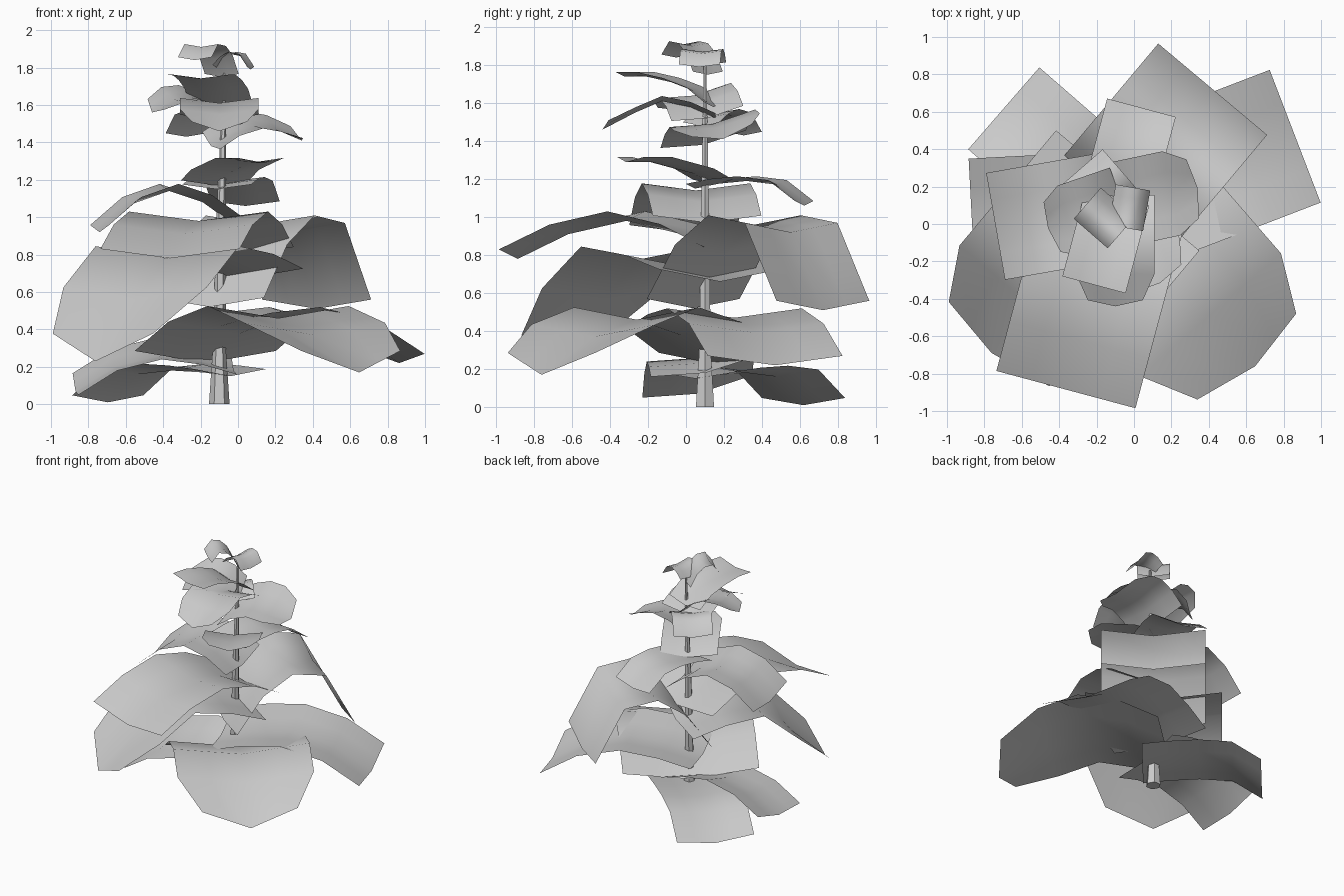
import bpy
import bmesh
from math import radians, cos, sin
from mathutils import Vector

cube = bpy.data.objects.get("Cube")
if cube:
    bpy.data.objects.remove(cube, do_unlink=True)

STEM = Vector((-0.1, 0.1, 0))

grey = bpy.data.materials.new("plain grey")
grey.use_nodes = True
tone = (0.6, 0.6, 0.6, 1)
grey.diffuse_color = tone
grey.node_tree.nodes["Principled BSDF"].inputs["Base Color"].default_value = tone


def lerp(a, b, t):
    return a + (b - a) * t


def finish(bm, name, smooth=True):
    mesh = bpy.data.meshes.new(name)
    bm.to_mesh(mesh)
    bm.free()
    mesh.materials.append(grey)
    for poly in mesh.polygons:
        poly.use_smooth = smooth
    obj = bpy.data.objects.new(name, mesh)
    bpy.context.collection.objects.link(obj)
    return obj


def leaf(name, azimuth, reach, width, base, peak, shoulder, end, rounded, roll=0):
    """Arched sheet leaving the stem, with its long edges turned up a little."""
    out = Vector((cos(radians(azimuth)), sin(radians(azimuth)), 0))
    side = Vector((-out.y, out.x, 0))
    half = width / 2
    rows = [(-0.1, base), (0.14, lerp(base, peak, 0.65)), (0.42, peak),
            (0.68 if rounded else 0.73, shoulder), (1, end)]
    bm = bmesh.new()
    grid = []
    for t, z in rows:
        row = []
        tip = rounded and t == 1
        for s in (-1, -0.5, 0, 0.5, 1):
            a = abs(s)
            reach_t = t - 0.06 * a if tip else t
            spread = s * half * (0.7 if tip else 1)
            height = z + 0.13 * half * a + roll * spread
            if tip:
                height += 0.25 * (shoulder - end) * a
            p = STEM + out * reach * reach_t + side * spread
            row.append(bm.verts.new((p.x, p.y, height)))
        grid.append(row)
    for near, far in zip(grid, grid[1:]):
        for i in range(len(near) - 1):
            bm.faces.new((near[i], far[i], far[i + 1], near[i + 1]))
    bmesh.ops.recalc_face_normals(bm, faces=bm.faces)
    if sum(f.normal.z for f in bm.faces) < 0:
        bmesh.ops.reverse_faces(bm, faces=bm.faces)
    return finish(bm, name)


def stem():
    """Tapered six-sided stalk, leaning slightly at the top."""
    bm = bmesh.new()
    rings = []
    for z, radius, lean in ((0, 0.055, 0), (0.3, 0.035, 0), (1, 0.025, 0.01), (1.8, 0.008, 0.03)):
        rings.append([bm.verts.new((STEM.x + lean + radius * cos(radians(60 * i)),
                                    STEM.y + radius * sin(radians(60 * i)), z))
                      for i in range(6)])
    for low, high in zip(rings, rings[1:]):
        for i in range(6):
            j = (i + 1) % 6
            bm.faces.new((low[i], low[j], high[j], high[i]))
    bm.faces.new(rings[0][::-1])
    bm.faces.new(rings[-1])
    finish(bm, "stem", smooth=False)


# azimuth, reach, width, base / peak / shoulder / end heights, rounded tip, sideways roll
ground_leaves = [
    (139, 0.79, 0.58, 0.15, 0.18, 0.16, 0.01, False),
    (183, 0.77, 0.58, 0.18, 0.26, 0.20, 0.07, False, -0.2),
    (-49, 1.14, 1.00, 0.22, 0.46, 0.37, 0.17, True),
    (21, 1.03, 0.76, 0.38, 0.47, 0.39, 0.22, False),
]
large_leaves = [
    (-130, 1.03, 1.00, 0.66, 0.78, 0.56, 0.23, True),
    (50, 0.81, 0.76, 0.52, 0.96, 0.92, 0.51, False),
    (-105, 1.02, 0.77, 0.79, 0.98, 0.91, 0.78, False),
]
middle_leaves = [
    (190, 0.65, 0.58, 0.97, 1.14, 1.07, 0.92, False),
    (75, 0.54, 0.38, 1.15, 1.19, 1.17, 1.06, False),
    (-60, 0.48, 0.42, 1.17, 1.26, 1.29, 1.29, True),
]
upper_leaves = [
    (12, 0.45, 0.46, 1.38, 1.49, 1.47, 1.41, True, 0.2),
    (199, 0.38, 0.40, 1.52, 1.64, 1.63, 1.56, True, -0.2),
    (-90, 0.54, 0.42, 1.52, 1.61, 1.55, 1.46, True),
    (131, 0.27, 0.29, 1.48, 1.55, 1.53, 1.43, False),
    (-105, 0.44, 0.35, 1.58, 1.71, 1.74, 1.74, False),
]
crown_leaves = [
    (-10, 0.17, 0.22, 1.80, 1.87, 1.86, 1.79, False),
    (229, 0.20, 0.24, 1.75, 1.90, 1.91, 1.84, False),
]

stem()
tiers = {"ground": ground_leaves, "large": large_leaves, "middle": middle_leaves,
         "upper": upper_leaves, "crown": crown_leaves}
for tier, leaves in tiers.items():
    for number, spec in enumerate(leaves, 1):
        leaf(f"{tier}_leaf_{number}", *spec)
